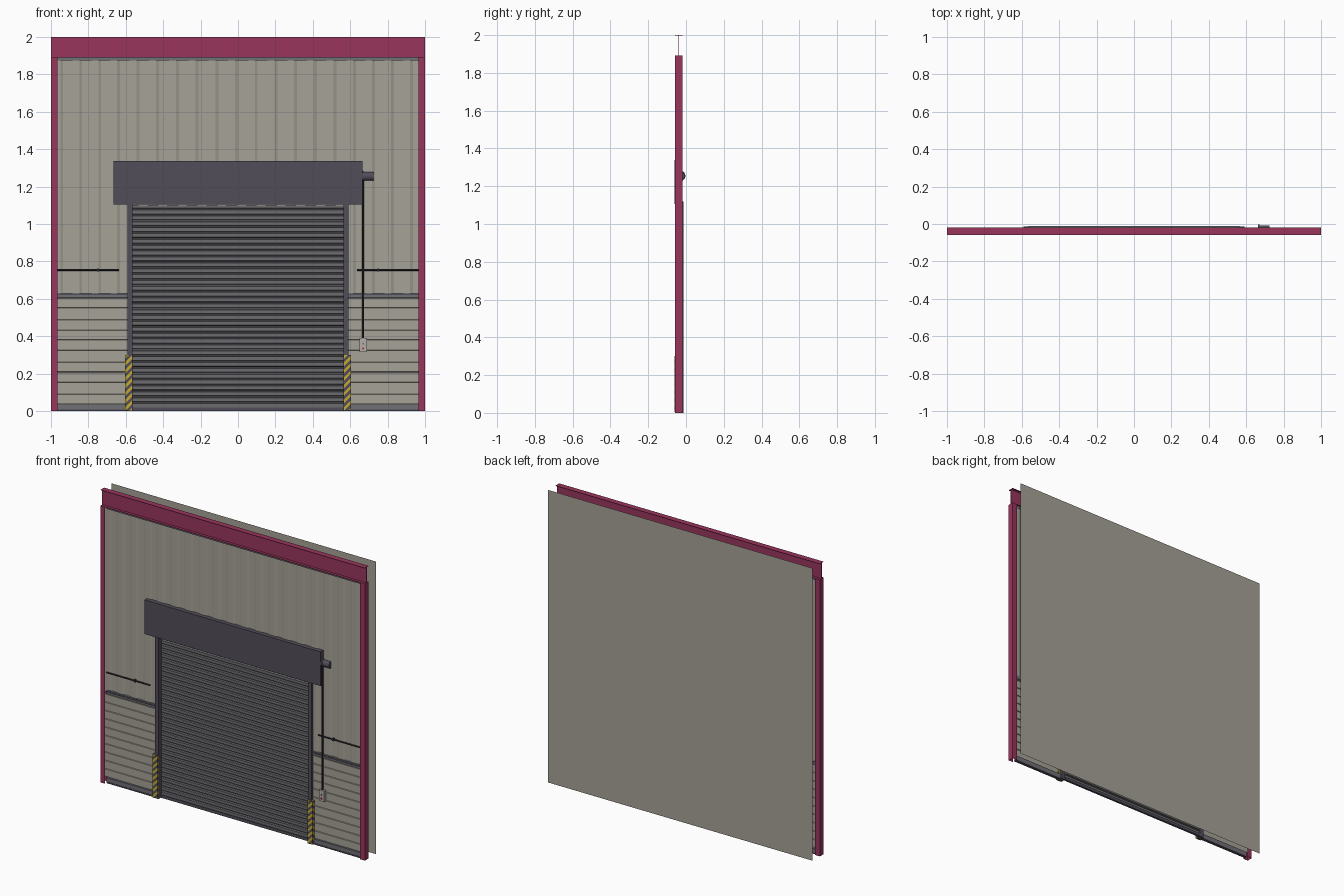
import bpy, bmesh, math
from mathutils import Vector

if "Cube" in bpy.data.objects:
    bpy.data.objects.remove(bpy.data.objects["Cube"])


def mat(name, r, g, b):
    m = bpy.data.materials.new(name)
    m.diffuse_color = (r, g, b, 1)
    m.use_nodes = True
    m.node_tree.nodes["Principled BSDF"].inputs["Base Color"].default_value = m.diffuse_color
    return m


MAROON = mat("maroon steel", 0.32, 0.036, 0.108)
BEIGE = mat("beige cladding", 0.38, 0.36, 0.31)
SLATE = mat("slate housing", 0.084, 0.074, 0.102)
GREY = mat("shutter grey", 0.15, 0.15, 0.16)
TRIM = mat("trim grey", 0.16, 0.16, 0.18)
YELLOW = mat("hazard yellow", 0.55, 0.40, 0.03)
BLACK = mat("black rubber", 0.025, 0.025, 0.03)
PALE = mat("pale control box", 0.45, 0.43, 0.40)
RED = mat("red button", 0.5, 0.03, 0.03)


def finish(name, bm, *mats):
    me = bpy.data.meshes.new(name)
    bm.to_mesh(me)
    bm.free()
    for m in mats:
        me.materials.append(m)
    ob = bpy.data.objects.new(name, me)
    bpy.context.collection.objects.link(ob)
    return ob


def box_mesh(x0, x1, y0, y1, z0, z1):
    bm = bmesh.new()
    bmesh.ops.create_cube(bm, size=1)
    for v in bm.verts:
        v.co = Vector(((x0 + x1) / 2 + v.co.x * (x1 - x0),
                       (y0 + y1) / 2 + v.co.y * (y1 - y0),
                       (z0 + z1) / 2 + v.co.z * (z1 - z0)))
    return bm


def box(name, m, *dims):
    return finish(name, box_mesh(*dims), m)


def pair(name, m, x0, x1, *dims):
    """Same box on the right and the left."""
    box(name + "_right", m, x0, x1, *dims)
    box(name + "_left", m, -x1, -x0, *dims)


def sheet(name, m, points, lo, hi, horizontal):
    """Sweep an open (position, y) profile along x (horizontal) or z."""
    bm = bmesh.new()
    rows = []
    for p, y in points:
        rows.append([bm.verts.new((e, y, p) if horizontal else (p, y, e)) for e in (lo, hi)])
    for a, b in zip(rows, rows[1:]):
        bm.faces.new((a[0], a[1], b[1], b[0]) if horizontal else (a[0], b[0], b[1], a[1]))
    return finish(name, bm, m)


def rod(name, m, axis, centre, radius, length, sides=16):
    bm = bmesh.new()
    bmesh.ops.create_cone(bm, cap_ends=True, segments=sides, radius1=radius,
                          radius2=radius, depth=length)
    q = Vector((0, 0, 1)).rotation_difference(Vector(axis))
    for v in bm.verts:
        v.co = q @ v.co + Vector(centre)
    for f in bm.faces:
        f.smooth = len(f.verts) == 4
    for e in bm.edges:
        e.smooth = e.calc_face_angle(0) < math.radians(40)
    return finish(name, bm, m)


def ribs(start, end, pitch, front, back, fractions):
    """Trapezoid ribs: flat at front, dipping to back between the fractions."""
    pts, n = [], round((end - start) / pitch)
    step = (end - start) / n
    for i in range(n):
        a = start + i * step
        pts.append((a, front))
        for f, y in zip(fractions, (front, back, back)):
            pts.append((a + f * step, y))
    return pts + [(end, front)]


# Back wall panel
sheet("back_panel", BEIGE, [(0, 0.06), (2, 0.06)], -1, 1, True)

# Top steel beam, I section
F, B = -0.058, -0.018
box("beam_web", MAROON, -1, 1, -0.039, -0.037, 1.892, 1.998)
box("beam_top_flange", MAROON, -1, 1, F, B, 1.998, 2)
box("beam_bottom_flange", MAROON, -1, 1, F, B, 1.89, 1.892)

# Half-H steel columns
pair("column_web", MAROON, 0.998, 1, F, B, 0, 1.89)
pair("column_front_flange", MAROON, 0.965, 0.998, F, F + 0.002, 0, 1.89)
pair("column_back_flange", MAROON, 0.965, 0.998, B - 0.002, B, 0, 1.89)

# Upper cladding with vertical ribs, around the door opening
for nm, x0, x1, z0 in (("left", -0.985, -0.58, 0.62), ("middle", -0.58, 0.58, 1.1),
                       ("right", 0.58, 0.985, 0.62)):
    sheet("upper_cladding_" + nm, BEIGE,
          ribs(x0, x1, 0.104, -0.034, -0.028, (0.35, 0.5, 0.85)), z0, 1.885, False)

# Lower cladding with horizontal boards
for nm, x0, x1 in (("left", -0.985, -0.58), ("right", 0.58, 0.985)):
    sheet("lower_cladding_" + nm, BEIGE,
          ribs(0.04, 0.61, 0.056, -0.036, -0.031, (0.86, 0.89, 0.97)), x0, x1, True)

# Wall rails and skirting
box("top_rail", TRIM, -0.965, 0.965, -0.042, -0.026, 1.873, 1.889)
pair("middle_rail", TRIM, 0.59, 0.965, -0.042, -0.026, 0.608, 0.632)
pair("middle_rail_lip", SLATE, 0.59, 0.965, -0.045, -0.026, 0.62, 0.625)
pair("skirting", TRIM, 0.59, 0.965, -0.042, -0.026, 0.008, 0.036)
pair("skirting_foot", SLATE, 0.59, 0.965, -0.045, -0.026, 0, 0.008)

# Conduits with small clips
for nm, s in (("right", 1), ("left", -1)):
    rod("conduit_" + nm, BLACK, (1, 0, 0), (s * 0.801, -0.042, 0.755), 0.005, 0.328, 8)
    cx = s * 0.75
    box("conduit_clip_" + nm, BLACK, cx - 0.005, cx + 0.005, -0.049, -0.032, 0.747, 0.763)

# Roller shutter: slatted curtain, bottom bar, guide jambs
sheet("shutter_curtain", GREY,
      ribs(0.02, 1.18, 0.031, -0.022, -0.012, (0.62, 0.72, 0.9)), -0.565, 0.565, True)
box("shutter_bottom_bar", SLATE, -0.565, 0.565, -0.027, -0.012, 0, 0.02)
pair("guide_jamb", SLATE, 0.565, 0.592, -0.052, -0.014, 0, 1.12)

# Shutter housing, drive tube, cable and control box
box("shutter_housing", SLATE, -0.665, 0.665, -0.06, -0.022, 1.105, 1.338)
rod("drive_tube", SLATE, (1, 0, 0), (0.695, -0.031, 1.255), 0.024, 0.06)
rod("drive_flange", SLATE, (1, 0, 0), (0.668, -0.031, 1.255), 0.028, 0.008)
rod("control_cable", BLACK, (0, 0, 1), (0.669, -0.043, 0.81), 0.005, 0.85, 8)
box("control_box", PALE, 0.65, 0.689, -0.054, -0.034, 0.316, 0.39)
rod("stop_button", RED, (0, 1, 0), (0.669, -0.056, 0.335), 0.006, 0.006, 10)
rod("start_button", TRIM, (0, 1, 0), (0.669, -0.056, 0.36), 0.005, 0.006, 10)

# Striped door guards: cut by diagonal planes, then coloured in bands
for nm, x0, x1 in (("right", 0.566, 0.604), ("left", -0.604, -0.566)):
    bm = box_mesh(x0, x1, -0.06, -0.03, 0.004, 0.3)
    normal, width = Vector((-1, 0.9, 1)), 0.02

    def height(co):
        return normal.dot(co - Vector((x0, -0.06, 0)))

    for k in range(-3, 19):
        bmesh.ops.bisect_plane(bm, geom=bm.verts[:] + bm.edges[:] + bm.faces[:],
                               plane_co=Vector((x0, -0.06, k * width)), plane_no=normal)
    for f in bm.faces:
        f.material_index = math.floor(height(f.calc_center_median()) / width) % 2
    finish("door_guard_" + nm, bm, YELLOW, SLATE)
